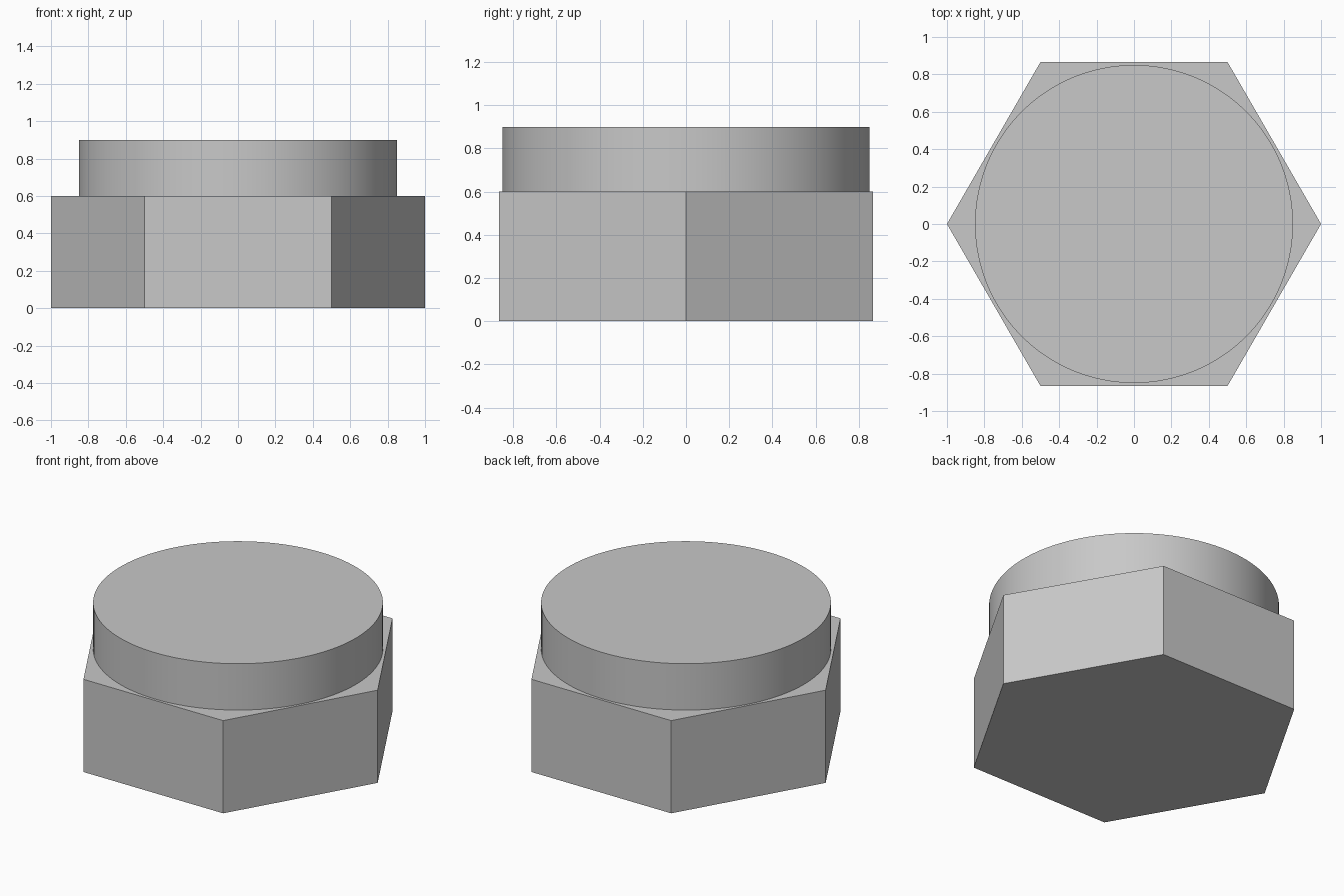
import bpy

cube = bpy.data.objects.get("Cube")
if cube:
    bpy.data.objects.remove(cube, do_unlink=True)

# Single grey metal
GREY = (0.58, 0.58, 0.58, 1.0)
metal = bpy.data.materials.new("grey metal")
metal.use_nodes = True
metal.diffuse_color = GREY
metal.node_tree.nodes["Principled BSDF"].inputs["Base Color"].default_value = GREY


def prism(name, sides, radius, bottom, top, turn=0.0):
    """Upright prism spanning bottom to top."""
    bpy.ops.mesh.primitive_cylinder_add(
        vertices=sides, radius=radius, depth=top - bottom,
        location=(0, 0, (bottom + top) / 2), rotation=(0, 0, turn))
    part = bpy.context.object
    part.name = name
    part.data.materials.append(metal)
    return part


# Hexagonal base with corners on the x axis
prism("hex_base", 6, 1.0, 0.0, 0.6, turn=0.5235988)

# Round collar on top
collar = prism("round_collar", 128, 0.85, 0.6, 0.9)
bpy.ops.object.shade_smooth_by_angle()
